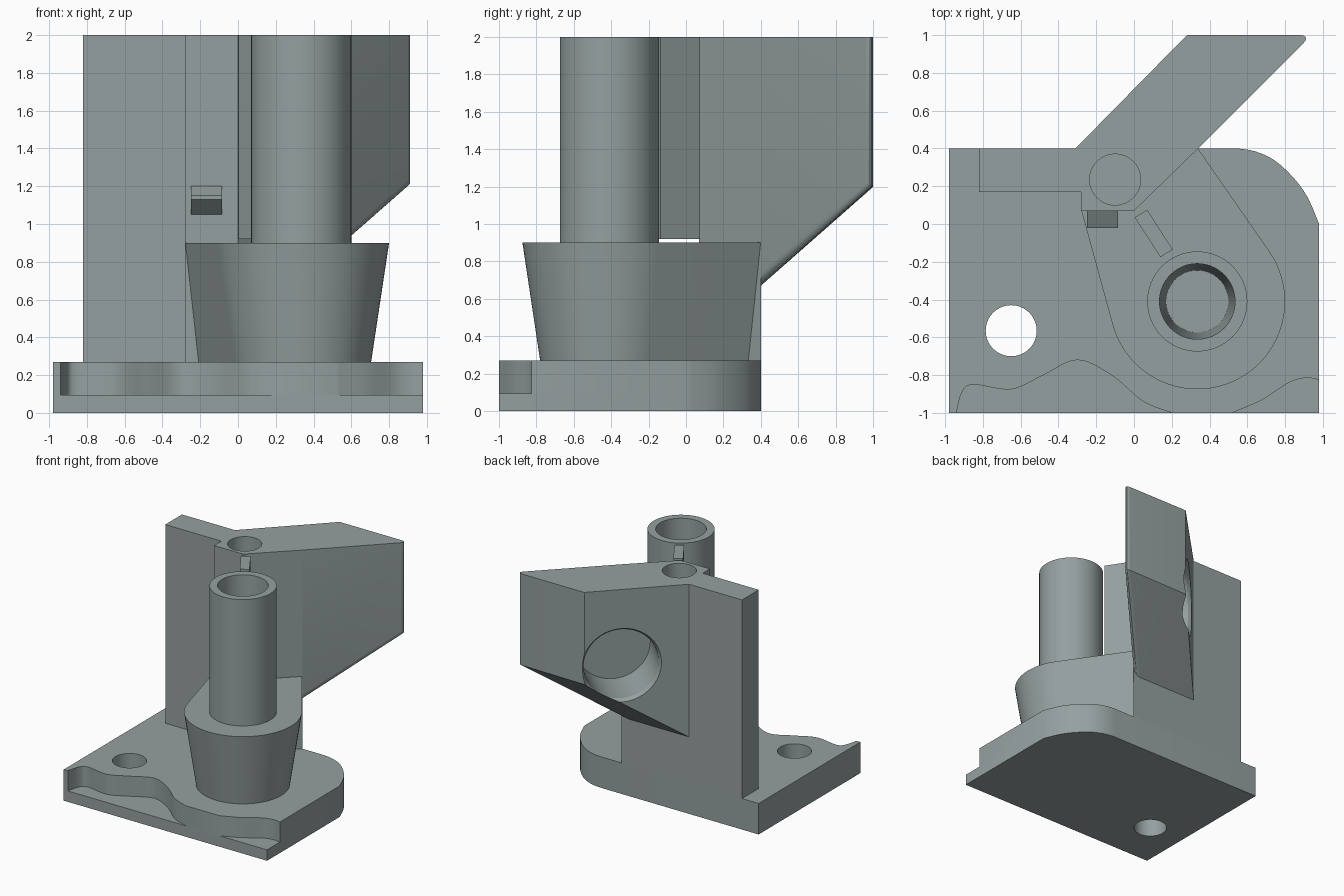
import bpy, bmesh, math
from mathutils import Vector, Matrix

if "Cube" in bpy.data.objects:
    bpy.data.objects.remove(bpy.data.objects["Cube"])

grey = bpy.data.materials.new("warm_steel_grey")
grey.diffuse_color = (0.30, 0.35, 0.35, 1)
grey.use_nodes = True
grey.node_tree.nodes["Principled BSDF"].inputs["Base Color"].default_value = grey.diffuse_color


def finish(name, bm):
    bmesh.ops.recalc_face_normals(bm, faces=bm.faces[:])
    me = bpy.data.meshes.new(name)
    bm.to_mesh(me)
    bm.free()
    ob = bpy.data.objects.new(name, me)
    bpy.context.collection.objects.link(ob)
    me.materials.append(grey)
    return ob


def loft(name, bottom, top):
    """Closed solid between two rings of 3D points."""
    bm = bmesh.new()
    a = [bm.verts.new(p) for p in bottom]
    b = [bm.verts.new(p) for p in top]
    n = len(a)
    for i in range(n):
        j = (i + 1) % n
        bm.faces.new((a[i], a[j], b[j], b[i]))
    bm.faces.new(a[::-1])
    bm.faces.new(b)
    return finish(name, bm)


def prism(name, pts, z0, z1):
    return loft(name, [(x, y, z0) for x, y in pts], [(x, y, z1) for x, y in pts])


def cone(name, start, end, r0, r1, seg=64):
    """Round solid running from start to end."""
    start, end = Vector(start), Vector(end)
    axis = end - start
    m = Matrix.Translation((start + end) / 2) @ axis.to_track_quat('Z', 'Y').to_matrix().to_4x4()
    bm = bmesh.new()
    bmesh.ops.create_cone(bm, cap_ends=True, segments=seg, radius1=r0, radius2=r1,
                          depth=axis.length, matrix=m)
    return finish(name, bm)


def boolean(ob, other, op='DIFFERENCE', keep=False):
    mod = ob.modifiers.new("bool", 'BOOLEAN')
    mod.operation, mod.object, mod.solver = op, other, 'EXACT'
    bpy.context.view_layer.objects.active = ob
    bpy.ops.object.modifier_apply(modifier=mod.name)
    if not keep:
        bpy.data.objects.remove(other, do_unlink=True)


def spline(p, steps=6):
    """Smooth curve through 2D points."""
    p = [Vector(q) for q in p]
    out = []
    for i in range(len(p) - 1):
        a, b, c, d = p[max(i - 1, 0)], p[i], p[i + 1], p[min(i + 2, len(p) - 1)]
        for k in range(steps):
            t = k / steps
            q = 0.5 * (2 * b + (c - a) * t + (2 * a - 5 * b + 4 * c - d) * t * t
                       + (3 * b - a - 3 * c + d) * t ** 3)
            out.append((q.x, q.y))
    return out + [tuple(p[-1])]


# base: full lower plate, and upper plate with a wavy front edge
back = spline([(.98, 0), (.92, .14), (.84, .25), (.74, .34), (.64, .385), (.55, .4)], 3) + [(-.98, .4)]
wave_left = spline([(-.94, -1), (-.91, -.89), (-.85, -.85), (-.65, -.875), (-.48, -.8),
                    (-.3, -.72), (-.12, -.8), (.05, -.94), (.2, -1)])
wave_right = spline([(.52, -1), (.68, -.93), (.82, -.84), (.91, -.815), (.98, -.825)])
lower = prism("base_lower_plate", [(-.98, -1), (.98, -1)] + back, 0, .095)
upper = prism("base_upper_plate", [(-.98, -1)] + wave_left + wave_right + back, .095, .27)
for plate in (lower, upper):
    boolean(plate, cone("hole_cutter", (-.65, -.565, -.1), (-.65, -.565, .5), .135, .135))

# upright wall with the thick corner
wall = prism("upright_wall", [(-.82, .4), (-.82, .17), (-.28, .17), (-.28, .07), (0, .07), (.34, .4)], .27, 2)

# diagonal wing with sloped underside and rounded outer edges
foot = [(-.31, .4), (.34, .4), (.94, 1), (.28, 1)]
wing = loft("diagonal_wing", [(x, y, .67 + (y - .4) * .88) for x, y in foot], [(x, y, 2) for x, y in foot])
bm = bmesh.new()
bm.from_mesh(wing.data)


def rounded(e):
    a, b = (v.co for v in e.verts)
    tip = a.x > .9 and b.x > .9
    low_side = a.z < 1.5 and b.z < 1.5 and min(a.x, b.x) > .3 and max(a.x, b.x) > .9
    return tip or low_side


bmesh.ops.bevel(bm, geom=[e for e in bm.edges if rounded(e)], offset=.06, segments=5,
                profile=.5, affect='EDGES')
bm.to_mesh(wing.data)
bm.free()

# chamfered side pocket in the wing, running into the wall
c = Vector((.07, .785, 1.34))
n = Vector((1, -1, 0)).normalized()
pocket = cone("pocket_cutter", c - n * .1, c + n * .4, .3, .3)
for ob in (wall, wing):
    boolean(ob, pocket, keep=True)
bpy.data.objects.remove(pocket, do_unlink=True)
boolean(wing, cone("chamfer_cutter", c - n * .03, c + n * .03, .34, .3))

# blind hole in the top of the corner
boolean(wall, cone("top_hole_cutter", (-.1, .235, 1.0), (-.1, .235, 2.2), .135, .135))

# flared boss that leans out as it rises and meets the wall
cx, cy = .335, -.41


def boss_ring(left, right, r, z):
    def tangent(p, sign):
        d = Vector(p) - Vector((cx, cy))
        return math.atan2(d.y, d.x) + sign * math.acos(r / d.length)
    a0, a1 = tangent(left, 1), tangent(right, -1) + 2 * math.pi
    arc = [a0 + (a1 - a0) * i / 36 for i in range(37)]
    return ([(*left, z)] + [(cx + r * math.cos(a), cy + r * math.sin(a), z) for a in arc]
            + [(*right, z)])


boss = loft("flared_boss", boss_ring((-.21, .075), (.27, .335), .37, .27),
            boss_ring((-.279, .072), (.339, .399), .465, .9))

# tube on the boss with a tapered blind bore
boolean(boss, cone("tube", (cx, cy, .85), (cx, cy, 2), .265, .265), 'UNION')
boolean(boss, cone("bore_cutter", (cx, cy, .3), (cx, cy, 2.001), .165, .2))

# thin rib beside the tube
prism("tube_rib", [(.003, .035), (.07, .075), (.205, -.135), (.14, -.175)], .92, 2)

# small wedge catch on the corner face
side = [(.07, 1.05), (-.02, 1.13), (-.02, 1.15), (.07, 1.2)]
loft("wedge_catch", [(-.25, y, z) for y, z in side], [(-.085, y, z) for y, z in side])

# smooth curved parts, keep hard edges
for ob in bpy.context.scene.objects:
    bpy.ops.object.select_all(action='DESELECT')
    ob.select_set(True)
    bpy.context.view_layer.objects.active = ob
    bpy.ops.object.shade_smooth_by_angle(angle=math.radians(30))
